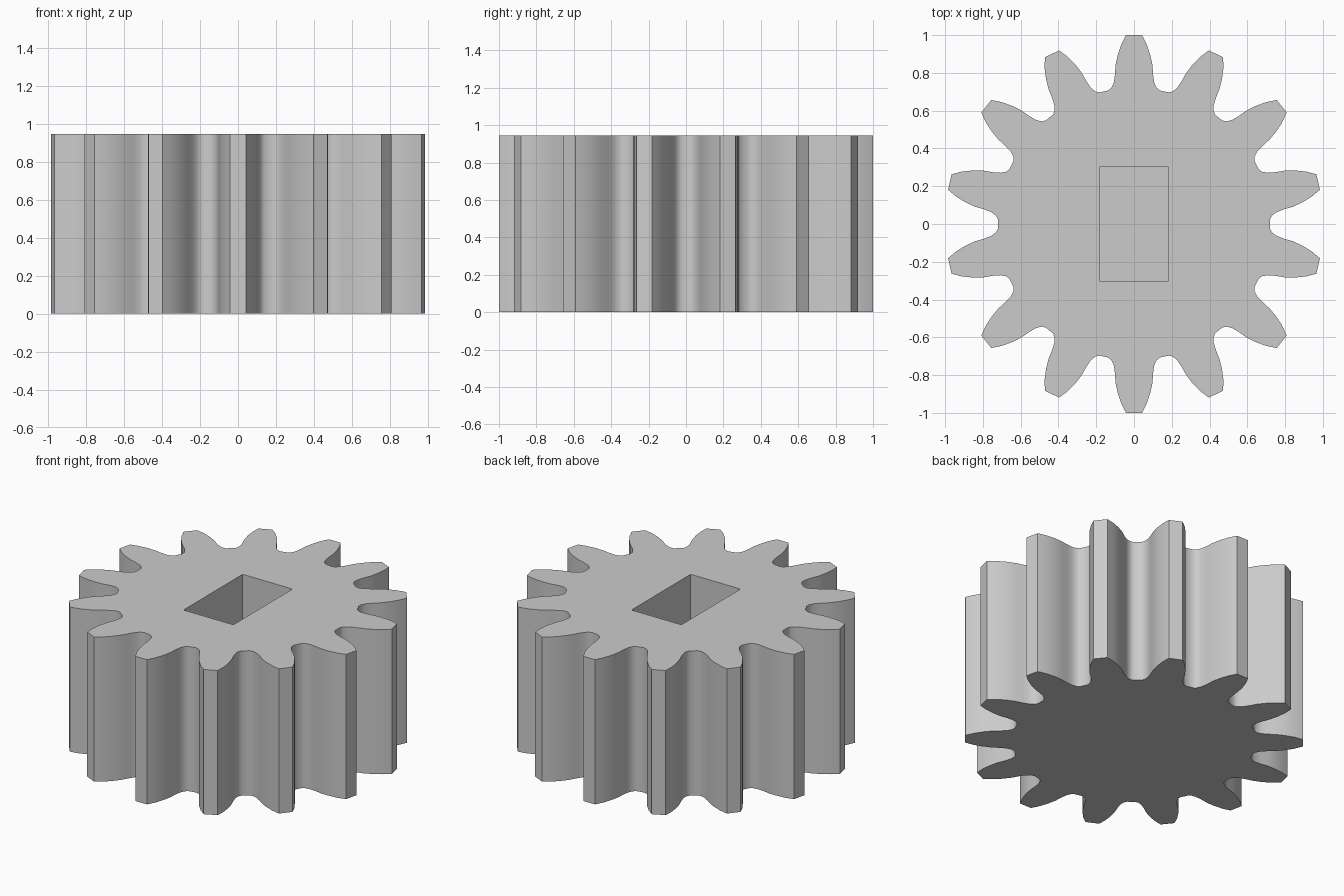
import bpy
import bmesh
import math
from mathutils import Matrix

cube = bpy.data.objects.get("Cube")
if cube:
    bpy.data.objects.remove(cube, do_unlink=True)

TEETH = 14
HEIGHT = 0.945
POCKET_FLOOR = 0.3
POCKET_X, POCKET_Y = 0.18, 0.305

# One material for the whole part
steel = bpy.data.materials.new("plain grey")
steel.use_nodes = True
grey = (0.6, 0.6, 0.6, 1)
steel.diffuse_color = grey
steel.node_tree.nodes["Principled BSDF"].inputs["Base Color"].default_value = grey

# Half of one tooth, from the valley up to the tip, mirrored into a full tooth
half = [(0.16, 0.702), (0.137, 0.707), (0.119, 0.722), (0.107, 0.75), (0.101, 0.79),
        (0.098, 0.84), (0.087, 0.893), (0.068, 0.95), (0.042, 1.0)]
tooth = half + [(-x, y) for x, y in reversed(half[1:])]

# Gear outline: the tooth repeated around the axis, running anticlockwise
outline = []
for i in range(TEETH):
    turn = Matrix.Rotation(math.tau * i / TEETH, 2)
    for x, y in tooth:
        c, s = turn[0][0], turn[1][0]
        outline.append((c * x - s * y, s * x + c * y))
pocket = [(-POCKET_X, -POCKET_Y), (POCKET_X, -POCKET_Y),
          (POCKET_X, POCKET_Y), (-POCKET_X, POCKET_Y)]

bm = bmesh.new()


def ring(points, z):
    return [bm.verts.new((x, y, z)) for x, y in points]


def loop_edges(verts):
    return [bm.edges.get((a, b)) or bm.edges.new((a, b))
            for a, b in zip(verts, verts[1:] + verts[:1])]


def walls(lower, upper):
    for i in range(len(lower)):
        j = (i + 1) % len(lower)
        bm.faces.new((lower[i], lower[j], upper[j], upper[i]))


# Toothed sides and closed underside
bottom, top = ring(outline, 0), ring(outline, HEIGHT)
walls(bottom, top)
bm.faces.new(bottom[::-1])

# Blind rectangular shaft pocket
floor, rim = ring(pocket, POCKET_FLOOR), ring(pocket, HEIGHT)
walls(rim, floor)
bm.faces.new(floor)

# Top face around the pocket
bmesh.ops.triangle_fill(bm, edges=loop_edges(top) + loop_edges(rim),
                        use_beauty=True, normal=(0, 0, 1))
bmesh.ops.recalc_face_normals(bm, faces=bm.faces)

mesh = bpy.data.meshes.new("gear")
bm.to_mesh(mesh)
bm.free()
mesh.materials.append(steel)
gear = bpy.data.objects.new("gear", mesh)
bpy.context.collection.objects.link(gear)

# Smooth flanks with crisp tips and rims
bpy.ops.object.select_all(action="DESELECT")
gear.select_set(True)
bpy.context.view_layer.objects.active = gear
bpy.ops.object.shade_smooth_by_angle(angle=math.radians(32))
